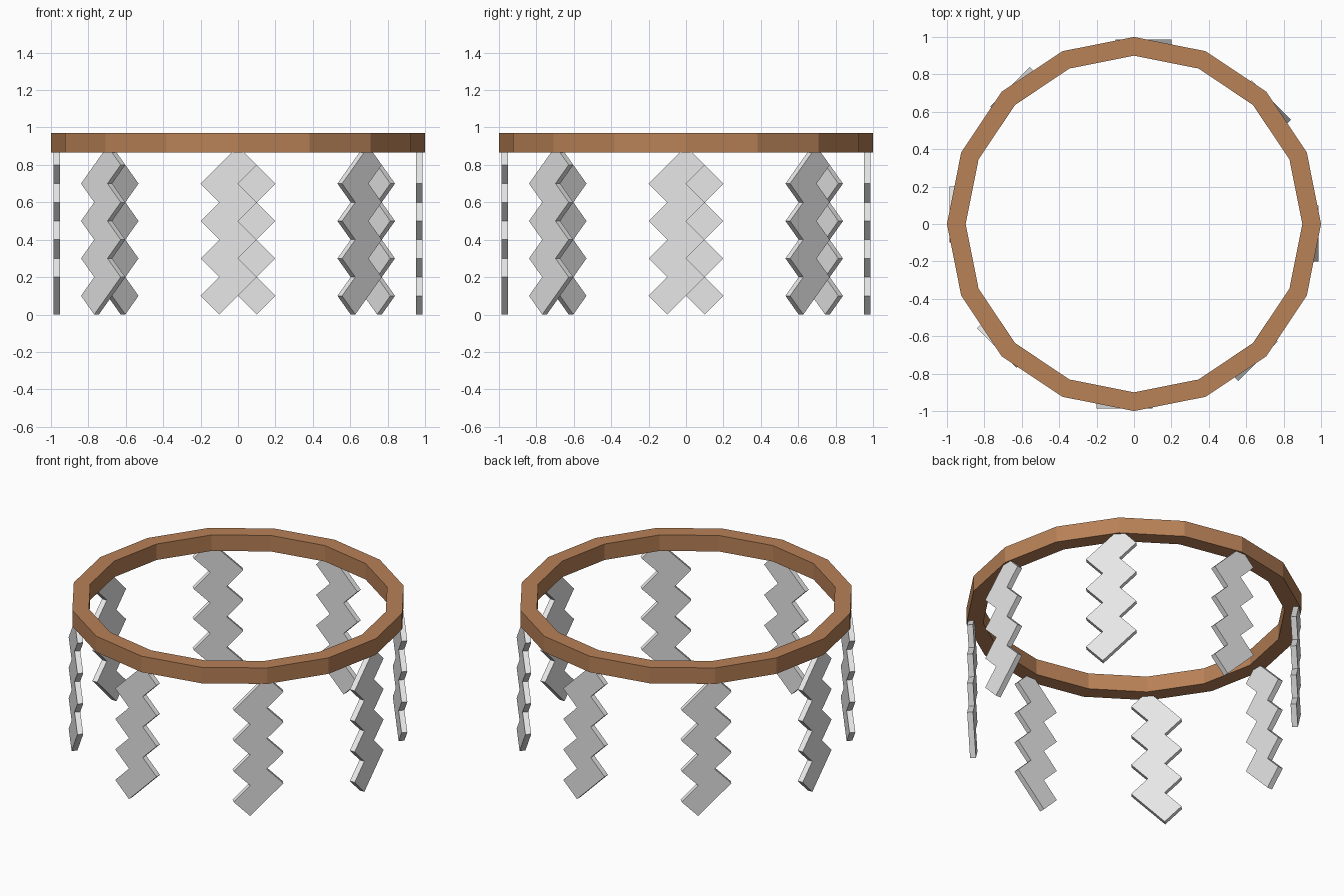
import bpy
import bmesh
from math import cos, sin, pi
from mathutils import Matrix

cube = bpy.data.objects.get("Cube")
if cube:
    bpy.data.objects.remove(cube, do_unlink=True)


def make_material(name, rgb):
    mat = bpy.data.materials.new(name)
    mat.use_nodes = True
    mat.diffuse_color = (*rgb, 1)
    mat.node_tree.nodes["Principled BSDF"].inputs["Base Color"].default_value = (*rgb, 1)
    return mat


def make_object(name, bm, mat):
    bmesh.ops.recalc_face_normals(bm, faces=bm.faces)
    mesh = bpy.data.meshes.new(name)
    bm.to_mesh(mesh)
    bm.free()
    mesh.materials.append(mat)
    obj = bpy.data.objects.new(name, mesh)
    bpy.context.collection.objects.link(obj)
    return obj


brown = make_material("warm_brown", (0.48, 0.22, 0.095))
grey = make_material("light_grey", (0.8, 0.8, 0.8))

# Sixteen-sided ring with a rectangular section
SIDES = 16
section = [(0.9, 0.865), (1.0, 0.865), (1.0, 0.97), (0.9, 0.97)]
bm = bmesh.new()
loops = []
for i in range(SIDES):
    a = 2 * pi * i / SIDES
    loops.append([bm.verts.new((r * cos(a), r * sin(a), z)) for r, z in section])
for i in range(SIDES):
    here, there = loops[i], loops[(i + 1) % SIDES]
    for j in range(4):
        k = (j + 1) % 4
        bm.faces.new((here[j], there[j], there[k], here[k]))
make_object("ring", bm, brown)

# Zigzag strip outline: a constant-width band shifting side to side
STEP, INNER, OUTER = 0.1, 0.952, 0.987
right_edge = [(0.0 if i % 2 else STEP, i * STEP) for i in range(1, 9)]
right_edge[0] = (0.0, STEP)
left_edge = [(x - 2 * STEP, z) for x, z in reversed(right_edge)]
outline = [(-STEP, 0)] + right_edge + [(0, 9 * STEP)] + left_edge

# Eight strips hanging around the ring
for n in range(8):
    bm = bmesh.new()
    face = bm.faces.new([bm.verts.new((INNER, t, z)) for t, z in outline])
    extruded = bmesh.ops.extrude_face_region(bm, geom=[face])["geom"]
    moved = [v for v in extruded if isinstance(v, bmesh.types.BMVert)]
    bmesh.ops.translate(bm, verts=moved, vec=(OUTER - INNER, 0, 0))
    strip = make_object(f"zigzag_strip_{n + 1}", bm, grey)
    strip.matrix_world = Matrix.Rotation(n * pi / 4, 4, "Z")
